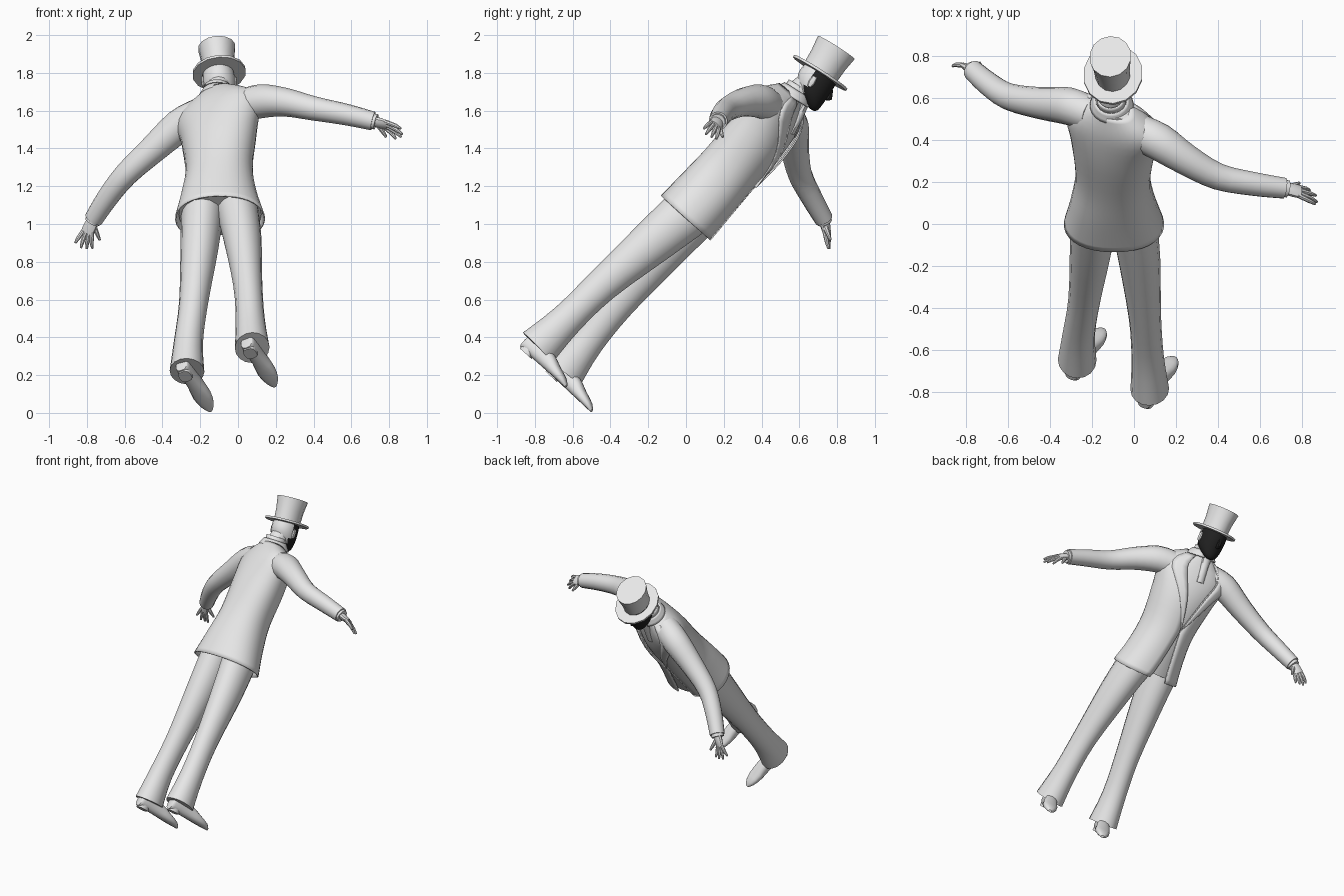
import bpy, bmesh, math
from mathutils import Vector as V

if "Cube" in bpy.data.objects:
    bpy.data.objects.remove(bpy.data.objects["Cube"])


def mat(name, c):
    m = bpy.data.materials.new(name)
    m.diffuse_color = (*c, 1)
    m.use_nodes = True
    m.node_tree.nodes["Principled BSDF"].inputs["Base Color"].default_value = m.diffuse_color
    return m


GREY = mat("light grey", (0.8, 0.8, 0.8))
BLACK = mat("black", (0.015, 0.015, 0.015))
X = V((1, 0, 0))
UP = V((0, 0.67, 0.745)).normalized()        # body axis, leaning forward
FWD = V((0, 0.745, -0.67)).normalized()      # chest direction
HUP = V((-0.08, 0.535, 0.84)).normalized()   # head axis
HF = X.cross(HUP).normalized() * -1
HX = HF.cross(HUP).normalized()


def finish(name, bm, angle=40, closed=True):
    bmesh.ops.recalc_face_normals(bm, faces=bm.faces)
    me = bpy.data.meshes.new(name)
    bm.to_mesh(me)
    bm.free()
    ob = bpy.data.objects.new(name, me)
    bpy.context.collection.objects.link(ob)
    me.materials.append(GREY)
    bpy.ops.object.select_all(action='DESELECT')
    ob.select_set(True)
    bpy.context.view_layer.objects.active = ob
    bpy.ops.object.shade_smooth_by_angle(angle=math.radians(angle))
    return ob


def sample(rings, t):
    """Smooth interpolation of (centre, across, depth) rings, t from 0 to 1."""
    f = t * (len(rings) - 1)
    i = min(int(f), len(rings) - 2)
    f -= i
    p = [rings[min(max(k, 0), len(rings) - 1)] for k in (i - 1, i, i + 1, i + 2)]
    out = []
    for k in range(3):
        a, b, c, d = (q[k] for q in p)
        out.append(b + 0.5 * f * (c - a + f * (2 * a - 5 * b + 4 * c - d + f * (3 * (b - c) + d - a))))
    return out


def point(ring, deg, e=1.0, s=1.0):
    c, a, b = ring
    co, si = math.cos(math.radians(deg)), math.sin(math.radians(deg))
    return c + s * (a * math.copysign(abs(co) ** e, co) + b * math.copysign(abs(si) ** e, si))


def loft(name, rings, n=14, sub=3, e=1.0, angle=40):
    """Closed skin over the rings, capped at both ends."""
    bm = bmesh.new()
    steps = (len(rings) - 1) * sub
    rows = [[bm.verts.new(point(sample(rings, i / steps), 90 + 360 * j / n, e)) for j in range(n)]
            for i in range(steps + 1)]
    for r, q in zip(rows, rows[1:]):
        for j in range(n):
            k = (j + 1) % n
            bm.faces.new((r[j], r[k], q[k], q[j]))
    bm.faces.new(rows[0])
    bm.faces.new(rows[-1])
    return finish(name, bm, angle)


def sheet(name, rings, t0, t1, a0, a1, rows, cols, s, e=0.9, thick=0.008):
    """Cloth panel lying over the rings; a0(t) and a1(t) are its edge angles."""
    bm = bmesh.new()
    g = []
    for i in range(rows + 1):
        t = t0 + (t1 - t0) * i / rows
        ring = sample(rings, t)
        g.append([bm.verts.new(point(ring, a0(t) + (a1(t) - a0(t)) * j / cols, e, s)) for j in range(cols + 1)])
    for r, q in zip(g, g[1:]):
        for j in range(cols):
            bm.faces.new((r[j], r[j + 1], q[j + 1], q[j]))
    ob = finish(name, bm)
    m = ob.modifiers.new("thickness", 'SOLIDIFY')
    m.thickness = thick
    return ob


def limb(name, pts, radii, ref=X, n=14, sub=3):
    """Tube along points; radii are (across, depth) pairs."""
    pts = [V(p) for p in pts]
    rings = []
    for i, p in enumerate(pts):
        t = (pts[min(i + 1, len(pts) - 1)] - pts[max(i - 1, 0)]).normalized()
        a = (ref - t * ref.dot(t)).normalized()
        rings.append((p, a * radii[i][0], t.cross(a) * radii[i][1]))
    return loft(name, rings, n, sub)


# Torso shape: hem, hips, waist, chest, shoulders, neck base
torso = [
    (V((-0.095, 0.0, 1.03)), V((0.238, 0, 0.0)), FWD * 0.18),
    (V((-0.1, 0.11, 1.155)), V((0.20, 0, 0.0)), FWD * 0.172),
    (V((-0.1, 0.23, 1.29)), V((0.178, -0.01, 0.01)), FWD * 0.165),
    (V((-0.1, 0.385, 1.465)), V((0.2, -0.03, 0.03)), FWD * 0.165),
    (V((-0.105, 0.49, 1.60)), V((0.215, -0.05, 0.06)), FWD * 0.135),
    (V((-0.11, 0.56, 1.685)), V((0.09, -0.015, 0.02)), FWD * 0.085)]
BUTTON = 0.42


def gap(t):
    return 14 * (BUTTON - t) / BUTTON if t < BUTTON else 42 * (t - BUTTON) / (1 - BUTTON)


sheet("jacket", torso, 0, 1, lambda t: 90 + gap(t), lambda t: 450 - gap(t), 20, 32, 1.0)
inner = [(c + UP * (0.03 if i == 0 else 0), a * 0.92, b * 0.92) for i, (c, a, b) in enumerate(torso)]
loft("shirt_and_hips", inner, 24, 3, 0.9)
for s, side in ((1, "left"), (-1, "right")):
    sheet(side + "_lapel", torso, BUTTON, 0.97, lambda t: 90 + s * gap(t),
          lambda t: 90 + s * (gap(t) + 30 * min(1, (t - BUTTON) * 3)), 10, 3, 1.045)

# Arms and hands: sleeve path, sleeve radii, knuckle line ends, finger tips, thumb tip
arms = {
    "right": ([(0.0, 0.45, 1.62), (0.12, 0.39, 1.65), (0.25, 0.305, 1.645), (0.40, 0.225, 1.612),
               (0.57, 0.19, 1.58), (0.715, 0.17, 1.545)],
              ((0.79, 0.177, 1.505), (0.795, 0.128, 1.54)),
              [(0.835, 0.16, 1.45), (0.865, 0.135, 1.46), (0.87, 0.105, 1.475), (0.862, 0.095, 1.505)],
              (0.785, 0.195, 1.46)),
    "left": ([(-0.2, 0.52, 1.585), (-0.31, 0.56, 1.52), (-0.45, 0.575, 1.395), (-0.595, 0.605, 1.26),
              (-0.69, 0.665, 1.14), (-0.765, 0.73, 1.025)],
             ((-0.775, 0.735, 0.945), (-0.825, 0.76, 0.96)),
             [(-0.77, 0.755, 0.87), (-0.80, 0.76, 0.868), (-0.832, 0.758, 0.872), (-0.862, 0.75, 0.9)],
             (-0.732, 0.765, 0.915))}
for side, (path, knuckles, tips, thumb) in arms.items():
    rad = [0.085, 0.09, 0.076, 0.064, 0.057, 0.05]
    limb(side + "_sleeve", path, [(r, r) for r in rad], UP)
    wrist, k0, k1 = V(path[-1]), V(knuckles[0]), V(knuckles[1])
    mid = (k0 + k1) / 2
    start = wrist + (V(path[-2]) - wrist) * 0.1
    limb(side + "_shirt_cuff", [start, wrist + (mid - wrist) * 0.2], [(0.042, 0.042)] * 2, UP, 12, 1)
    limb(side + "_palm", [start, wrist + (mid - wrist) * 0.5, mid], [(0.03, 0.025), (0.037, 0.022), (0.036, 0.015)],
         k1 - k0, 10, 2)
    for i, tip in enumerate(tips):
        root = k0 + (k1 - k0) * (i / 3)
        tip = V(tip)
        bend = (root + tip) / 2 + (mid - wrist).normalized() * 0.006
        limb(f"{side}_finger_{i + 1}", [root - (root - wrist) * 0.2, bend, tip],
             [(0.012, 0.012), (0.011, 0.011), (0.006, 0.006)], UP, 8, 2)
    root = wrist + (k0 - wrist) * 0.3
    limb(side + "_thumb", [root, (root + V(thumb)) / 2, thumb],
         [(0.016, 0.016), (0.013, 0.013), (0.007, 0.007)], UP, 8, 2)

# Trouser legs and shoes
legs = {
    "left": ([(-0.19, 0.05, 1.06), (-0.205, -0.12, 0.865), (-0.235, -0.355, 0.585),
              (-0.262, -0.52, 0.38), (-0.27, -0.645, 0.22)], (-0.3, -0.74, 0.225), (-0.145, -0.505, 0.005)),
    "right": ([(-0.005, 0.03, 1.08), (0.025, -0.165, 0.915), (0.052, -0.445, 0.675),
               (0.065, -0.63, 0.495), (0.075, -0.785, 0.345)], (0.045, -0.875, 0.345), (0.195, -0.64, 0.135))}
for side, (path, heel, toe) in legs.items():
    limb(side + "_trouser_leg", path, [(0.112, 0.14), (0.1, 0.12), (0.077, 0.09), (0.077, 0.088), (0.092, 0.112)], X, 16)
    heel, toe = V(heel), V(toe)
    d = toe - heel
    up = (UP - d * UP.dot(d) / d.length_squared).normalized()
    across = d.cross(up).normalized()
    prof = [(0, 0.03, 0.035), (0.06, 0.038, 0.045), (0.4, 0.04, 0.05), (0.7, 0.05, 0.032), (0.9, 0.036, 0.02), (1, 0.01, 0.008)]
    loft(side + "_shoe", [(heel + d * t + up * h, across * w, up * h) for t, w, h in prof], 14, 2, 0.8)
    hc = heel + d * 0.13
    loft(side + "_shoe_heel", [(hc - up * z, across * 0.034, d.normalized() * 0.04) for z in (0.006, -0.02)], 12, 1, 0.7)

# Neck and folded collars
limb("neck", [(-0.11, 0.52, 1.64), (-0.105, 0.595, 1.70), (-0.1, 0.65, 1.745)], [(0.07, 0.07), (0.062, 0.065), (0.062, 0.065)])
nk = V((-0.107, 0.575, 1.688))
for name, r0, r1, h in (("shirt_collar", 0.07, 0.067, 0.05), ("jacket_collar", 0.105, 0.078, 0.025)):
    rings = [(nk - HUP * 0.02, X * r0, HF * r0), (nk + HUP * h, X * r1, HF * r1)]
    sheet(name, rings, 0, 1, lambda t: 110, lambda t: 430, 3, 20, 1.0, 1.0)
# Neck scarf knot on the chest
limb("neck_tie", [nk + FWD * 0.075, nk + FWD * 0.09 - UP * 0.06, nk + FWD * 0.125 - UP * 0.17],
     [(0.035, 0.02), (0.028, 0.025), (0.03, 0.02)], X, 10)

# Head: tapered to the chin, black on the face side
hc = V((-0.1, 0.68, 1.745))
head = [(hc + HUP * z + HF * f, HX * w, HF * dpt) for z, f, w, dpt in
        [(-0.125, 0.062, 0.02, 0.018), (-0.105, 0.048, 0.048, 0.045), (-0.06, 0.015, 0.076, 0.082),
         (0.0, 0.0, 0.086, 0.1), (0.06, 0.0, 0.083, 0.097), (0.085, 0.0, 0.07, 0.085)]]
ob = loft("head", head, 20, 3)
ob.data.materials.append(BLACK)
for p in ob.data.polygons:
    if (p.center - hc).dot(HF) > -0.03:
        p.material_index = 1
nose = limb("nose", [hc + HF * 0.094 + HUP * 0.02, hc + HF * 0.108 - HUP * 0.025, hc + HF * 0.095 - HUP * 0.04],
            [(0.01, 0.008), (0.016, 0.016), (0.01, 0.006)], X, 8, 2)
nose.data.materials[0] = BLACK
for s, side in ((1, "right"), (-1, "left")):
    ear = limb(side + "_ear", [hc + X * s * 0.085 + HUP * z - HF * 0.015 for z in (-0.03, 0.0, 0.03)],
               [(0.007, 0.01), (0.011, 0.018), (0.008, 0.012)], X, 8, 2)

# Tall flared hat with a flat brim
bc = V((-0.1, 0.71, 1.80))
loft("hat_crown", [(bc + HUP * z, HX * a, HF * b) for z, a, b in ((0, 0.084, 0.1), (0.08, 0.088, 0.104), (0.16, 0.1, 0.115))],
     14, 1, 1.0)
loft("hat_brim", [(bc + HUP * z, HX * 0.142, HF * 0.167) for z in (-0.007, 0.007)], 14, 1)
